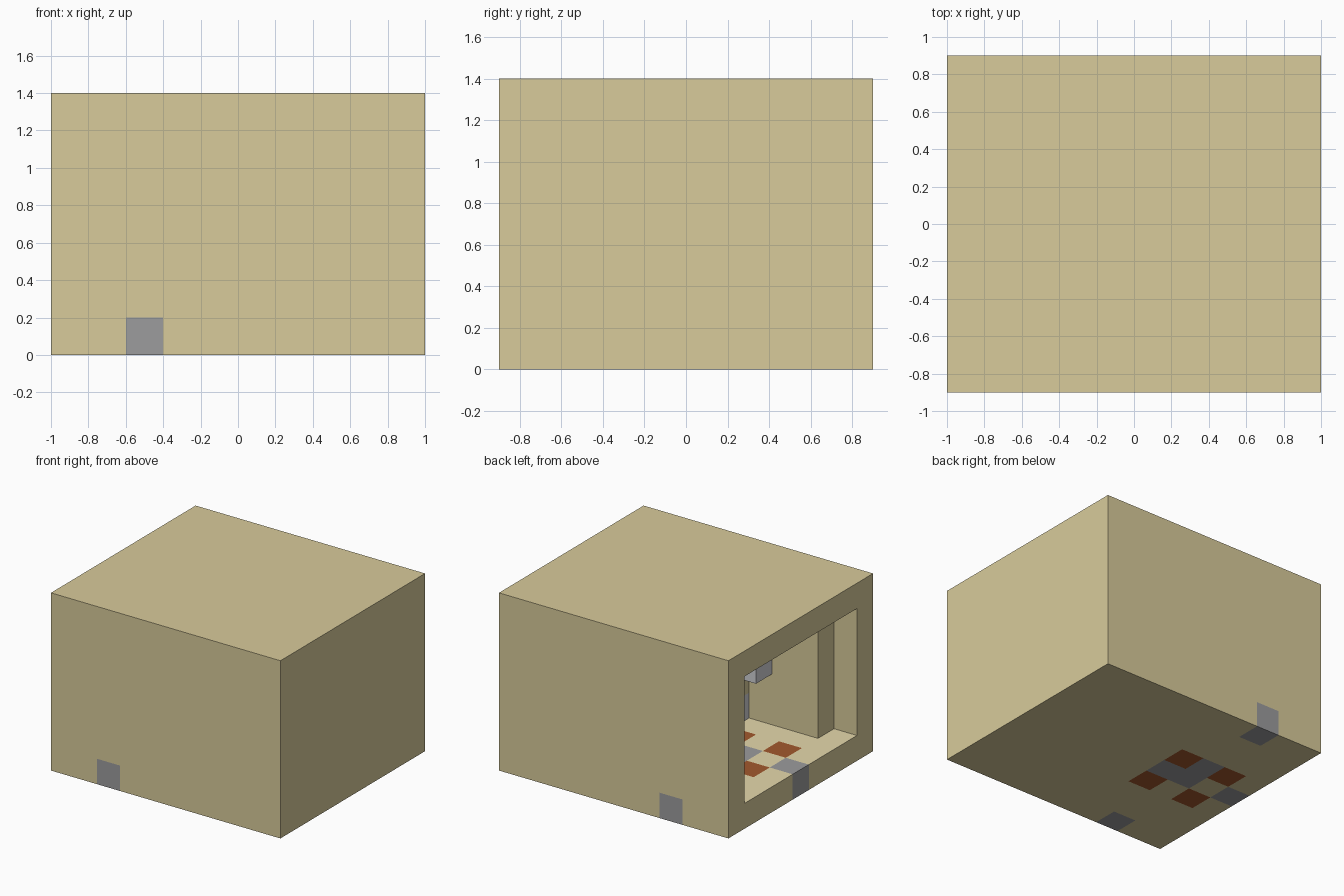
import bpy
import bmesh
from mathutils import Vector

cube = bpy.data.objects.get("Cube")
if cube:
    bpy.data.objects.remove(cube, do_unlink=True)

# Block grid of the hut
S = 0.2
NX, NY, NZ = 10, 9, 7
ORIGIN = Vector((-1.0, -0.9, 0.0))


def linear(c):
    c /= 255
    return c / 12.92 if c <= 0.04045 else ((c + 0.055) / 1.055) ** 2.4


def material(name, r, g, b):
    m = bpy.data.materials.new(name)
    m.use_nodes = True
    col = (linear(r), linear(g), linear(b), 1.0)
    m.diffuse_color = col
    m.node_tree.nodes["Principled BSDF"].inputs["Base Color"].default_value = col
    return m


SAND = material("sand_stone", 216, 203, 155)
PALE = material("pale_floor_sand", 230, 217, 171)
GREY = material("grey_stone", 156, 156, 157)
RUST = material("rust_clay", 162, 88, 44)
LIGHT = material("light_grey_stone", 208, 209, 213)


def block(x0, x1, y0, y1, z0, z1):
    """Cells of a box, upper limits excluded."""
    return {(i, j, k) for i in range(x0, x1) for j in range(y0, y1)
            for k in range(z0, z1)}


# Outer shell, open at the right-hand end
room = block(0, NX - 1, 1, NY - 1, 1, NZ - 1)
shell = block(0, NX, 0, NY, 0, NZ) - room

# Floor tiles and grey sills
rust_tiles = {(i, j, 0) for i in (1, 3) for j in (3, 5)}
grey_tiles = {(2, 4, 0), (3, 4, 0), (2, 5, 0)}
sills = {(2, 0, 0), (2, NY - 1, 0), (0, 4, 0)}
floor = block(0, NX - 1, 1, NY - 1, 0, 1) - rust_tiles - grey_tiles - sills
shell = shell - floor - rust_tiles - grey_tiles - sills

# Inner linings along both long walls
lining_front = block(1, NX - 1, 1, 2, 1, NZ - 1)
lining_back = block(1, NX - 1, NY - 2, NY - 1, 1, NZ - 1)

# Fittings against the front lining
shelf = block(3, 5, 2, 3, 3, 4)
plinth = {(4, 2, 1)}
post = {(4, 2, 2)}

PARTS = [
    ("outer_shell", shell, SAND, SAND),
    ("floor", floor, SAND, PALE),
    ("rust_floor_tiles", rust_tiles, RUST, RUST),
    ("grey_floor_tiles", grey_tiles, GREY, GREY),
    ("grey_sills", sills, GREY, GREY),
    ("front_lining", lining_front, SAND, SAND),
    ("back_lining", lining_back, SAND, SAND),
    ("wall_shelf", shelf, LIGHT, LIGHT),
    ("post_plinth", plinth, LIGHT, LIGHT),
    ("post", post, SAND, SAND),
]
solid = set().union(*(p[1] for p in PARTS))


def build(name, cells, side_mat, top_mat):
    """Make the exposed faces of a set of blocks."""
    bm = bmesh.new()
    for cell in sorted(cells):
        centre = ORIGIN + (Vector(cell) + Vector((0.5, 0.5, 0.5))) * S
        for axis in range(3):
            for sign in (-1, 1):
                other = list(cell)
                other[axis] += sign
                if tuple(other) in solid:
                    continue
                n, u, v = Vector(), Vector(), Vector()
                n[axis] = sign * S / 2
                u[(axis + 1) % 3] = S / 2
                v[(axis + 2) % 3] = sign * S / 2
                ring = (-u - v, u - v, u + v, v - u)
                face = bm.faces.new([bm.verts.new(centre + n + c) for c in ring])
                face.material_index = int(axis == 2 and sign > 0)
    bmesh.ops.remove_doubles(bm, verts=bm.verts, dist=0.001)
    mesh = bpy.data.meshes.new(name)
    bm.to_mesh(mesh)
    bm.free()
    mesh.materials.append(side_mat)
    mesh.materials.append(top_mat)
    bpy.context.collection.objects.link(bpy.data.objects.new(name, mesh))


for part in PARTS:
    build(*part)
